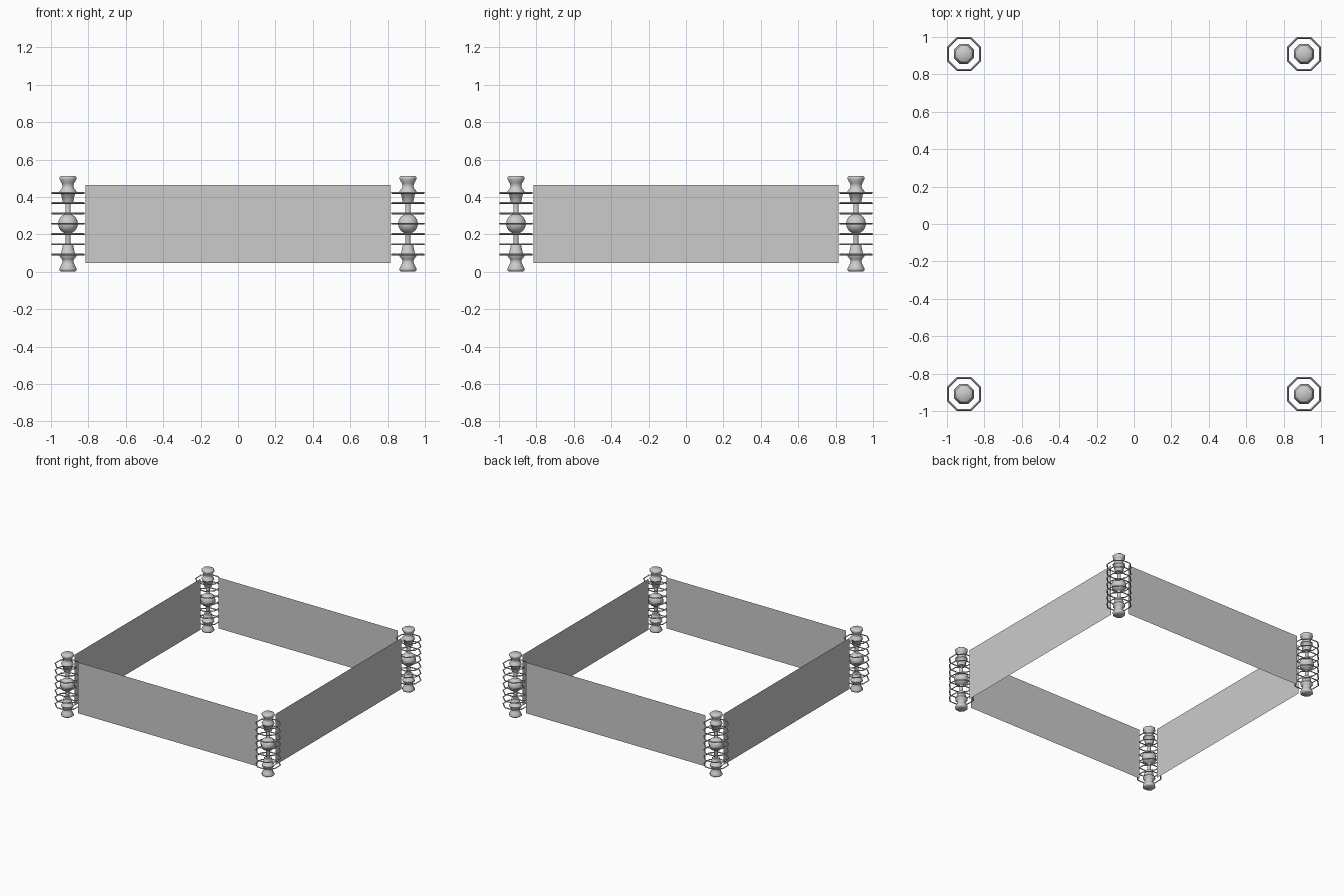
import bpy, bmesh
from math import pi, cos, sin
from mathutils import Matrix, Vector

cube = bpy.data.objects.get("Cube")
if cube:
    bpy.data.objects.remove(cube, do_unlink=True)

grey = bpy.data.materials.new("light_grey")
grey.use_nodes = True
color = (0.6, 0.6, 0.6, 1)
grey.diffuse_color = color
grey.node_tree.nodes["Principled BSDF"].inputs["Base Color"].default_value = color

SIDES = 8
CORNER = 0.909     # post centre
MID = 0.257        # mid height of a post
STEP = 0.055       # ring spacing


def make_object(name, bm, location=(0, 0, 0), smooth=False):
    bmesh.ops.recalc_face_normals(bm, faces=bm.faces)
    mesh = bpy.data.meshes.new(name)
    bm.to_mesh(mesh)
    bm.free()
    mesh.materials.append(grey)
    obj = bpy.data.objects.new(name, mesh)
    obj.location = location
    bpy.context.collection.objects.link(obj)
    if smooth:
        bpy.ops.object.select_all(action="DESELECT")
        obj.select_set(True)
        bpy.context.view_layer.objects.active = obj
        bpy.ops.object.shade_smooth_by_angle(angle=pi / 3.5)
    return obj


def lathe(bm, profile, closed=False):
    """Eight-sided turning; profile radii are measured to the flats."""
    loops = []
    for r, z in profile:
        r /= cos(pi / SIDES)
        angles = [(i + 0.5) * 2 * pi / SIDES for i in range(SIDES)]
        loops.append([bm.verts.new((r * cos(a), r * sin(a), z)) for a in angles])
    pairs = list(zip(loops, loops[1:]))
    if closed:
        pairs.append((loops[-1], loops[0]))
    else:
        bm.faces.new(loops[0])
        bm.faces.new(loops[-1])
    for low, high in pairs:
        for i in range(SIDES):
            j = (i + 1) % SIDES
            bm.faces.new((low[i], low[j], high[j], high[i]))


# Half profile of the turned post, upward from its middle
ball = [(0.053 * cos(t * pi / 12), 0.053 * sin(t * pi / 12)) for t in range(6)]
upper = ball + [(0.013, 0.053), (0.013, 0.11), (0.027, 0.112), (0.038, 0.163),
                (0.045, 0.168), (0.044, 0.176), (0.032, 0.19), (0.029, 0.203),
                (0.034, 0.218), (0.045, 0.238), (0.045, 0.248), (0.038, 0.255)]
profile = [(r, -z) for r, z in reversed(upper[1:])] + upper

for side, x in (("left", CORNER), ("right", -CORNER)):
    for end, y in (("front", -CORNER), ("back", CORNER)):
        bm = bmesh.new()
        lathe(bm, profile)
        make_object(f"{end}_{side}_post", bm, (x, y, MID), True)

        # Stack of thin octagonal rings round the post
        bm = bmesh.new()
        for n in range(-3, 4):
            z = n * STEP
            lathe(bm, [(0.091, z), (0.086, z + 0.005),
                       (0.081, z), (0.086, z - 0.005)], closed=True)
        make_object(f"{end}_{side}_rings", bm, (x, y, MID))

# Four thin panels between the posts
for k, name in enumerate(("front", "left", "back", "right")):
    bm = bmesh.new()
    corners = [(-0.815, 0.048), (0.815, 0.048), (0.815, 0.465), (-0.815, 0.465)]
    verts = [bm.verts.new((x, -CORNER, z)) for x, z in corners]
    face = bm.faces.new(verts)
    bmesh.ops.rotate(bm, verts=verts, cent=(0, 0, 0), matrix=Matrix.Rotation(k * pi / 2, 3, "Z"))
    face.normal_update()
    if face.normal.dot(Vector(face.calc_center_median()).to_2d().to_3d()) < 0:
        face.normal_flip()
    mesh = bpy.data.meshes.new(name + "_panel")
    bm.to_mesh(mesh)
    bm.free()
    mesh.materials.append(grey)
    bpy.context.collection.objects.link(bpy.data.objects.new(name + "_panel", mesh))
